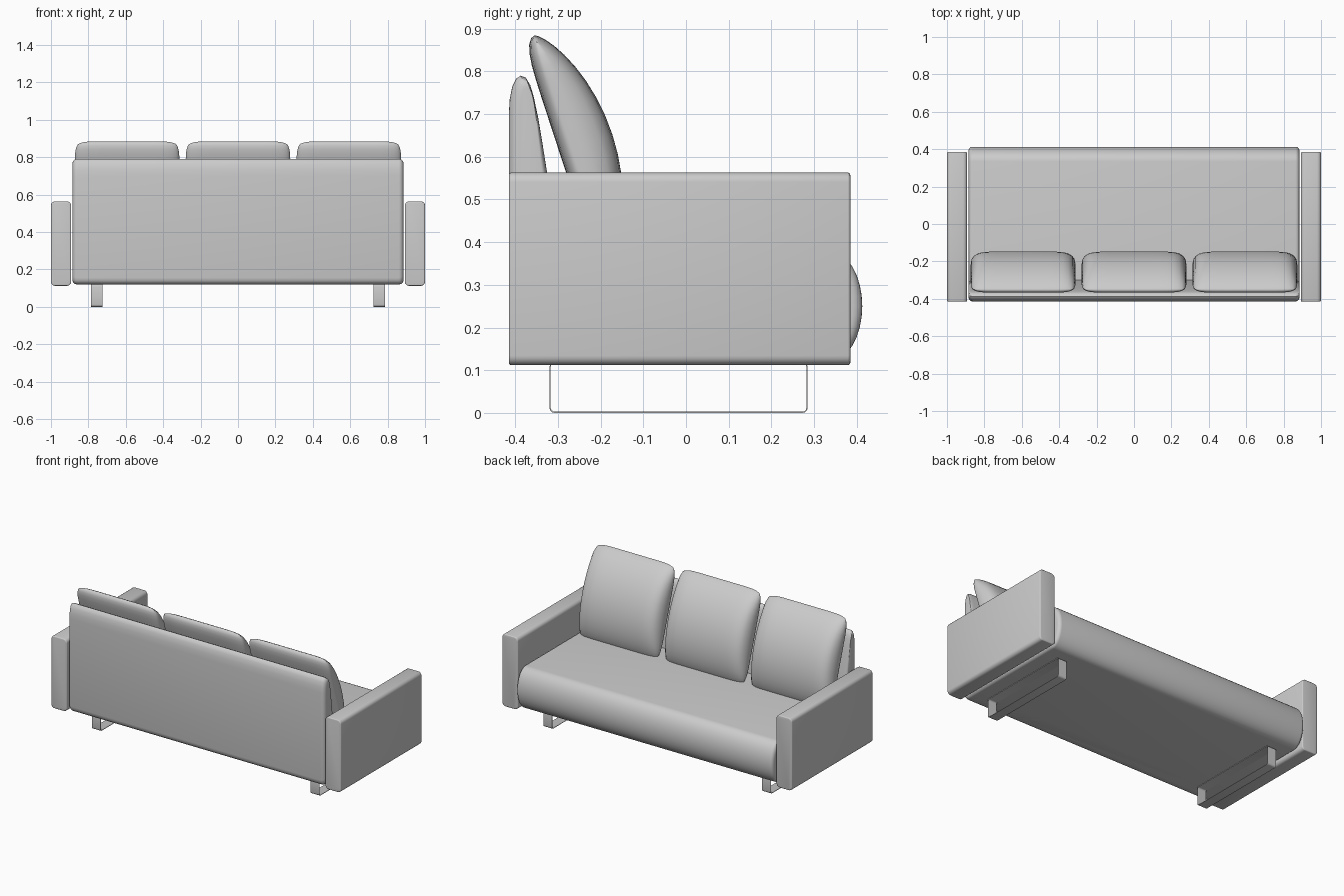
import bpy, bmesh, math

if "Cube" in bpy.data.objects:
    bpy.data.objects.remove(bpy.data.objects["Cube"])


def finish(name, bm, angle=40):
    bmesh.ops.remove_doubles(bm, verts=bm.verts, dist=0.0002)
    bmesh.ops.recalc_face_normals(bm, faces=bm.faces)
    me = bpy.data.meshes.new(name)
    bm.to_mesh(me)
    bm.free()
    ob = bpy.data.objects.new(name, me)
    bpy.context.collection.objects.link(ob)
    bpy.ops.object.select_all(action='DESELECT')
    ob.select_set(True)
    bpy.context.view_layer.objects.active = ob
    bpy.ops.object.shade_smooth_by_angle(angle=math.radians(angle))
    return ob


def round_rect(a0, a1, b0, b1, r, n=5):
    pts = []
    for i, (ca, cb) in enumerate([(a1 - r, b1 - r), (a0 + r, b1 - r), (a0 + r, b0 + r), (a1 - r, b0 + r)]):
        for k in range(n + 1):
            t = math.pi / 2 * (i + k / n)
            pts.append((ca + r * math.cos(t), cb + r * math.sin(t)))
    return pts


def loft(name, pts, t0, t1, r, place, steps=5):
    """Extrude a profile from t0 to t1 with ends rounded by radius r."""
    a, b = [p[0] for p in pts], [p[1] for p in pts]
    ca, cb = (min(a) + max(a)) / 2, (min(b) + max(b)) / 2
    ha, hb = (max(a) - min(a)) / 2, (max(b) - min(b)) / 2
    half = []
    for k in range(steps + 1):
        q = math.pi / 2 * k / steps
        half.append((r * (1 - math.sin(q)), r * (1 - math.cos(q))))
    half = [(inset, off) for inset, off in half]
    stations = [(t0 + off, inset) for inset, off in half]
    stations += [(t1 - off, inset) for inset, off in reversed(half)]
    bm = bmesh.new()
    rings = []
    for t, inset in stations:
        sa, sb = 1 - inset / ha, 1 - inset / hb
        rings.append([bm.verts.new(place(ca + (p - ca) * sa, cb + (q - cb) * sb, t)) for p, q in pts])
    n = len(pts)
    for r0, r1 in zip(rings, rings[1:]):
        for i in range(n):
            j = (i + 1) % n
            bm.faces.new((r0[i], r0[j], r1[j], r1[i]))
    bm.faces.new(rings[0])
    bm.faces.new(rings[-1])
    return finish(name, bm)


def along_x(y, z, t):
    return (t, y, z)


def along_y(x, z, t):
    return (x, t, z)


# Seat with a rounded front roll
seat = [(-0.37, 0.38), (-0.37, 0.12)]
for k in range(17):
    q = -math.pi / 2 + math.pi * k / 16
    seat.append((0.335 + 0.078 * math.cos(q), 0.25 + 0.13 * math.sin(q)))
loft("seat", seat, -0.885, 0.885, 0.022, along_x)

# Tapered backrest
back = [(-0.29, 0.12), (-0.385, 0.12), (-0.402, 0.125), (-0.412, 0.138), (-0.415, 0.155),
        (-0.415, 0.70), (-0.413, 0.735), (-0.407, 0.765), (-0.398, 0.783), (-0.387, 0.79),
        (-0.375, 0.785), (-0.365, 0.768), (-0.357, 0.742), (-0.346, 0.69), (-0.336, 0.63),
        (-0.325, 0.56), (-0.30, 0.38)]
loft("backrest", back, -0.885, 0.885, 0.025, along_x)

for side, s in (("left", -1), ("right", 1)):
    # Armrest
    lo, hi = sorted((s * 0.892, s * 1.0))
    loft(side + "_armrest", round_rect(lo, hi, 0.112, 0.563, 0.022), -0.415, 0.385, 0.006, along_y, 3)

    # Leg: closed loop of thin flat strip
    bm = bmesh.new()
    outer = round_rect(-0.32, 0.285, 0.0, 0.119, 0.012, 3)
    inner = round_rect(-0.317, 0.282, 0.003, 0.116, 0.009, 3)
    rings = [[bm.verts.new((s * 0.755 + dx, y, z)) for y, z in loop]
             for loop, dx in ((outer, -0.03), (outer, 0.03), (inner, 0.03), (inner, -0.03))]
    n = len(outer)
    for k in range(4):
        for i in range(n):
            j = (i + 1) % n
            r0, r1 = rings[k], rings[(k + 1) % 4]
            bm.faces.new((r0[i], r0[j], r1[j], r1[i]))
    finish(side + "_leg_loop", bm)


# Leaning back cushions: domed front, nearly flat back
def cushion(name, cx, n=18):
    bm = bmesh.new()
    par = [math.sin(math.pi / 2 * (2 * i / n - 1)) for i in range(n + 1)]
    for front in (True, False):
        grid = []
        for u in par:
            row = []
            for v in par:
                x = 0.28 * u * (1 - 0.06 * v ** 10)
                h = -0.2515 + 0.278 * v * (1 - 0.06 * u ** 10)
                if front:
                    d = 0.03 + 0.101 * max(0, 1 - v * v) ** 0.75 * max(0, 1 - u ** 10) ** 0.5
                else:
                    d = 0.03 - 0.03 * (max(0, 1 - v ** 8) * max(0, 1 - u ** 8)) ** 0.5
                row.append(bm.verts.new((cx + x, -0.375 - 0.311 * h + 0.950 * d, 0.85 + 0.950 * h + 0.311 * d)))
            grid.append(row)
        for i in range(n):
            for j in range(n):
                bm.faces.new((grid[i][j], grid[i + 1][j], grid[i + 1][j + 1], grid[i][j + 1]))
    finish(name, bm, 70)


for label, cx in (("left", -0.593), ("middle", 0.0), ("right", 0.593)):
    cushion(label + "_cushion", cx)
